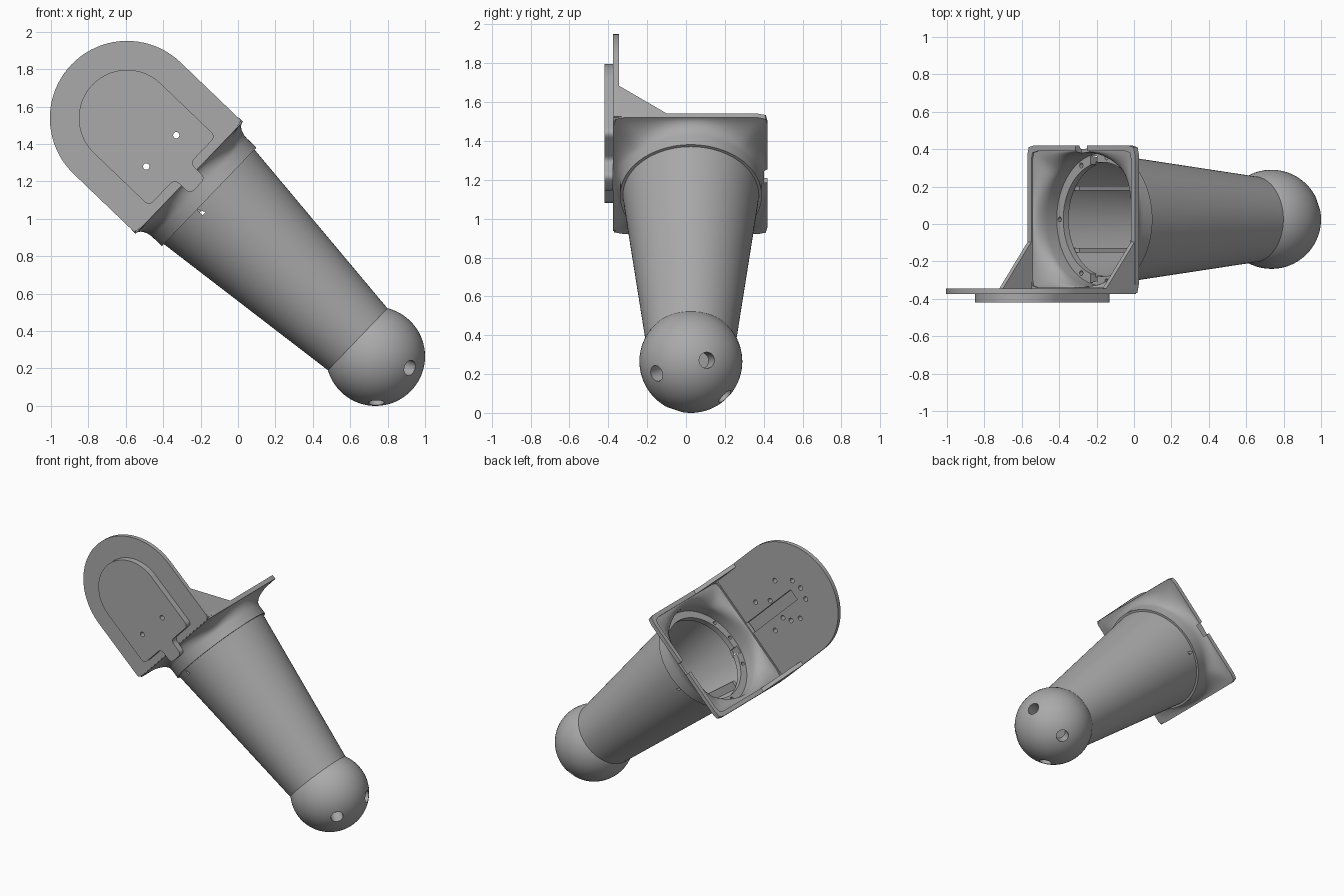
import bpy, bmesh, math
from mathutils import Matrix, Vector

cube = bpy.data.objects.get("Cube")
if cube:
    bpy.data.objects.remove(cube, do_unlink=True)

# Local frame: z runs up the limb from the ball centre, x across it, y to the back
FRAME = Matrix.Translation((0.735, 0.025, 0.265)) @ Matrix.Rotation(math.radians(-46.2), 4, 'Y')
BALL_R = 0.265
PLATE_Z = 1.84

grey = bpy.data.materials.new("plain grey")
grey.use_nodes = True
COLOUR = (0.4, 0.4, 0.4, 1)
grey.diffuse_color = COLOUR
grey.node_tree.nodes["Principled BSDF"].inputs["Base Color"].default_value = COLOUR


def finish(name, bm):
    bmesh.ops.recalc_face_normals(bm, faces=bm.faces)
    mesh = bpy.data.meshes.new(name)
    bm.to_mesh(mesh)
    bm.free()
    mesh.materials.append(grey)
    ob = bpy.data.objects.new(name, mesh)
    bpy.context.collection.objects.link(ob)
    ob.matrix_world = FRAME
    return ob


def loft(bm, rings):
    loops = [[bm.verts.new(p) for p in ring] for ring in rings]
    n = len(loops[0])
    for a, b in zip(loops, loops[1:]):
        for i in range(n):
            j = (i + 1) % n
            bm.faces.new((a[i], a[j], b[j], b[i]))
    bm.faces.new(loops[0])
    bm.faces.new(loops[-1])


def prism(name, pts, lo, hi, axis='Y'):
    """Extrude an (across, up) outline along y, or a (y, up) outline along x."""
    place = (lambda p, t: (p[0], t, p[1])) if axis == 'Y' else (lambda p, t: (t, p[0], p[1]))
    bm = bmesh.new()
    loft(bm, [[place(p, t) for p in pts] for t in (lo, hi)])
    return finish(name, bm)


def arch(r, steps=40):
    return [(r * math.cos(math.pi * i / steps), PLATE_Z + r * math.sin(math.pi * i / steps))
            for i in range(steps + 1)]


def rounded(pts, r):
    """Fillet every corner of an open chain except its two ends."""
    out = [pts[0]]
    for a, b, c in zip(pts, pts[1:], pts[2:]):
        a, b, c = Vector(a), Vector(b), Vector(c)
        p, q = b + (a - b).normalized() * r, b + (c - b).normalized() * r
        for i in range(7):
            t = i / 6
            out.append(tuple(p * (1 - t) ** 2 + b * 2 * t * (1 - t) + q * t * t))
    return out + [pts[-1]]


def drill(bm, centre, direction, r, depth):
    rot = Vector(direction).to_track_quat('Z', 'Y').to_matrix().to_4x4()
    bmesh.ops.create_cone(bm, cap_ends=True, segments=20, radius1=r, radius2=r, depth=depth,
                          matrix=Matrix.Translation(centre) @ rot)


def block(bm, centre, size):
    bmesh.ops.create_cube(bm, size=1, matrix=Matrix.Translation(centre) @ Matrix.Diagonal((*size, 1)))


def cut(ob, bm):
    cutter = finish("cutter", bm)
    cutter.hide_render = True
    mod = ob.modifiers.new("cut", 'BOOLEAN')
    mod.operation, mod.solver, mod.object = 'DIFFERENCE', 'EXACT', cutter
    activate(ob)
    bpy.ops.object.modifier_apply(modifier=mod.name)
    bpy.data.objects.remove(cutter, do_unlink=True)


def activate(ob):
    bpy.context.view_layer.update()
    bpy.ops.object.select_all(action='DESELECT')
    ob.select_set(True)
    bpy.context.view_layer.objects.active = ob


# Hollow tapered limb that flares from a round collar into a square socket
def ring(z, r, blend=0.0, inset=0.0, n=96):
    pts = []
    for i in range(n):
        a = 2 * math.pi * i / n
        c, s = math.cos(a), math.sin(a)
        k = min(1 / max(abs(c), abs(s)), 1.38)
        x = r * c * (1 - blend) + (0.415 - inset) * k * c * blend
        y = r * s * (1 - blend) + (0.395 - inset) * k * s * blend
        pts.append((x, y, z))
    return pts


def flare(z, r, inset):
    steps = [math.pi / 2 * i / 10 for i in range(11)]
    return [ring(z + 0.08 * math.sin(a), r, 1 - math.cos(a), inset) for a in steps]


bm = bmesh.new()
rings = [ring(0.1, 0.226), ring(1.232, 0.35), ring(1.232, 0.365)]
rings += flare(1.3, 0.365, 0)
rings += [ring(1.41, 0, 1), ring(1.41, 0, 1, 0.03)]
rings += flare(1.32, 0.355, 0.03)[::-1]
rings += [ring(1.25, 0.355), ring(1.25, 0.305), ring(1.21, 0.305), ring(1.21, 0.325), ring(0.25, 0.2)]
loft(bm, rings)
limb = finish("limb_shell", bm)

# Screw holes and notches in the inner ring, notch in the rear rim
bm = bmesh.new()
for deg in (180, 120, -120, 85, -85, 60, -60):
    a = math.radians(deg)
    drill(bm, (0.332 * math.cos(a), 0.332 * math.sin(a), 1.25), (0, 0, 1), 0.013, 0.06)
for side in (-1, 1):
    block(bm, (-0.07, side * 0.315, 1.23), (0.05, 0.045, 0.08))
block(bm, (0, 0.39, 1.41), (0.09, 0.08, 0.09))
cut(limb, bm)

# Ribs inside the limb
for label, y in (("left", -0.165), ("right", 0.165)):
    prism("inner_rib_" + label, [(-0.29, 1.2), (-0.23, 1.2), (-0.13, 0.5), (-0.18, 0.5)], y - 0.012, y + 0.012)

# Ball foot with four drilled holes around its tip
bm = bmesh.new()
bmesh.ops.create_uvsphere(bm, u_segments=64, v_segments=40, radius=BALL_R)
ball = finish("ball_foot", bm)
bm = bmesh.new()
for i in range(4):
    a, tilt = math.radians(25 + 90 * i), math.radians(48)
    d = Vector((math.sin(tilt) * math.cos(a), math.sin(tilt) * math.sin(a), -math.cos(tilt)))
    drill(bm, d * BALL_R, d, 0.042, 0.2)
cut(ball, bm)

# Mounting plate and raised pad with its tab
plate = prism("mounting_plate", arch(0.413) + rounded([(-0.413, 1.6), (-0.413, 1.385), (0.413, 1.385), (0.413, 1.6)], 0.03),
              -0.4, -0.37)
tab = [(-0.258, 1.6), (-0.258, 1.43), (-0.06, 1.43), (-0.06, 1.315), (0.06, 1.315), (0.06, 1.43),
       (0.258, 1.43), (0.258, 1.6)]
pad = prism("raised_pad", arch(0.258) + rounded(tab, 0.035), -0.445, -0.4)

# Through holes, ring of blind screw holes and slot in the rear of the plate
for part in (plate, pad):
    bm = bmesh.new()
    for x in (-0.116, 0.116):
        drill(bm, (x, -0.4, 1.587), (0, 1, 0), 0.017, 0.2)
    for deg in (90, 155, 32, 3, -28, -149, -124, -92):
        a = math.radians(deg)
        drill(bm, (0.153 * math.sin(a), -0.38, PLATE_Z + 0.153 * math.cos(a)), (0, 1, 0), 0.017, 0.09)
    block(bm, (0, -0.37, 1.65), (0.08, 0.09, 0.52))
    cut(part, bm)

# Gussets joining the socket sides to the plate
gusset = [(-0.395, 1.39), (-0.12, 1.39), (-0.12, 1.41), (-0.37, 1.62), (-0.395, 1.62)]
for label, lo in (("left", 0.385), ("right", -0.413)):
    prism("gusset_" + label, gusset, lo, lo + 0.028, 'X')

for ob in [o for o in bpy.context.scene.objects if o.type == 'MESH']:
    activate(ob)
    bpy.ops.object.shade_smooth_by_angle(angle=math.radians(30))
